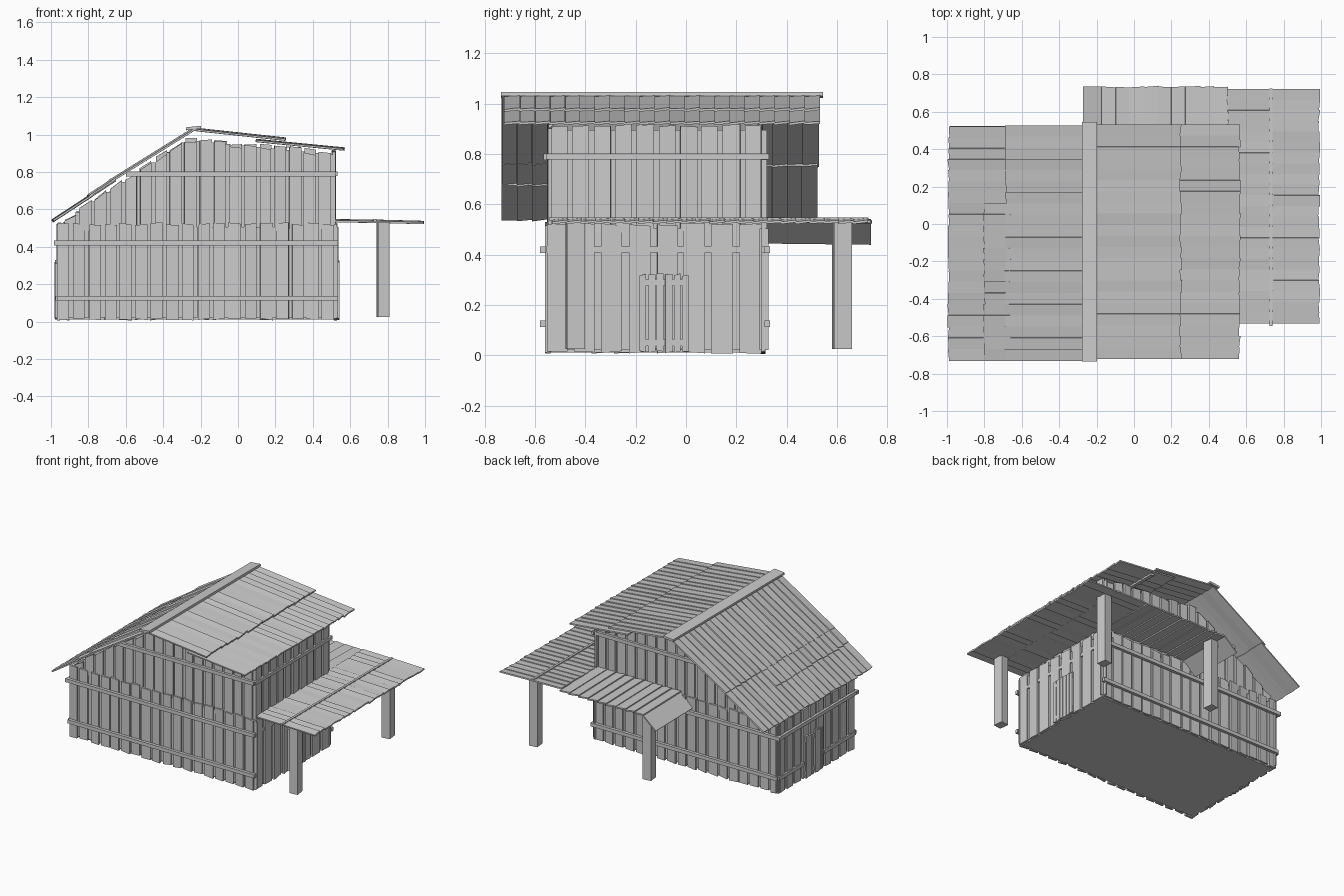
import bpy, bmesh, random
from mathutils import Vector, Quaternion

random.seed(4)
cube = bpy.data.objects.get("Cube")
if cube:
    bpy.data.objects.remove(cube, do_unlink=True)

wood = bpy.data.materials.new("weathered_grey_wood")
wood.use_nodes = True
GREY = (0.6, 0.6, 0.6, 1)
wood.diffuse_color = GREY
wood.node_tree.nodes["Principled BSDF"].inputs["Base Color"].default_value = GREY

X, Y, Z = Vector((1, 0, 0)), Vector((0, 1, 0)), Vector((0, 0, 1))


def rnd(amount):
    return random.uniform(-amount, amount)


def finish(name, bm):
    bmesh.ops.recalc_face_normals(bm, faces=bm.faces)
    mesh = bpy.data.meshes.new(name)
    bm.to_mesh(mesh)
    bm.free()
    mesh.materials.append(wood)
    obj = bpy.data.objects.new(name, mesh)
    bpy.context.collection.objects.link(obj)
    return obj


def board(bm, start, end, side, width, thick, tilt=0, jitter=0, slant=0):
    """Plank from start to end; slant skews the far end along its length."""
    start, end = Vector(start), Vector(end)
    u = (end - start).normalized()
    v = Quaternion(u, tilt) @ side
    n = u.cross(v)
    ends = []
    for p, skew in ((start, 0), (end, slant)):
        ring = []
        shifts = {s: s * skew + rnd(jitter) for s in (-1, 1)}
        for s, t in ((-1, -1), (1, -1), (1, 1), (-1, 1)):
            ring.append(bm.verts.new(p + v * s * width / 2 + n * t * thick / 2 + u * shifts[s]))
        ends.append(ring)
    a, b = ends
    bm.faces.new(a)
    bm.faces.new(b)
    for i in range(4):
        j = (i + 1) % 4
        bm.faces.new((a[i], a[j], b[j], b[i]))


def single(name, start, end, side, width, thick):
    bm = bmesh.new()
    board(bm, start, end, side, width, thick)
    return finish(name, bm)


def planks(name, along, across, a, b, lo, hi, pitch, thick=0.01, tilt=0.09):
    """Row of overlapping roof planks; a and b are (position, height)."""
    bm = bmesh.new()
    count = round((hi - lo) / pitch)
    step = (hi - lo) / count
    for i in range(count):
        mid = across * (lo + (i + 0.5) * step)
        board(bm, along * a[0] + Z * a[1] + mid, along * b[0] + Z * b[1] + mid,
              across, step * 1.08, thick, tilt + rnd(0.05), 0.006)
    return finish(name, bm)


def wall(name, along, out, depth, lo, hi, bottom, top, pitch, ragged=0.008):
    """Upright boards with recessed cover strips between them."""
    bm = bmesh.new()
    count = round((hi - lo) / pitch)
    step = (hi - lo) / count
    for i in range(count):
        s = lo + (i + 0.45) * step + rnd(0.004)
        w = step * random.uniform(0.72, 0.84)
        high = top(s) - random.uniform(0, ragged)
        slant = (top(s + w / 2) - top(s - w / 2)) / 2
        base = along * s + out * depth
        board(bm, base + Z * bottom, base + Z * high, along, w, 0.016, rnd(0.1), 0.006, slant)
        s += step / 2
        if s < hi:
            base = along * s + out * (depth - 0.008)
            board(bm, base + Z * (bottom + 0.01), base + Z * (top(s) - 0.02), along, step * 0.3, 0.01)
    return finish(name, bm)


def gable(x):
    """Height of the wall top below the roof."""
    return min(0.52 + (x + 0.99) * 0.655, 0.985 - (x + 0.2) * 0.1)


def eave(_):
    return 0.525


# Solid inner body closing the floor and the gaps between boards
bm = bmesh.new()
profile = ((-0.95, 0.012), (0.51, 0.012), (0.51, 0.88), (-0.2, 0.95), (-0.27, 0.95), (-0.95, 0.52))
face = bm.faces.new([bm.verts.new((x, -0.535, z)) for x, z in profile])
moved = bmesh.ops.extrude_face_region(bm, geom=[face])["geom"]
bmesh.ops.translate(bm, vec=Y * 0.825, verts=[g for g in moved if isinstance(g, bmesh.types.BMVert)])
finish("inner_body", bm)

# Front and back walls: lower boards, set-back gable boards and rails
for side, out, low, high in (("front", -Y, 0.55, 0.54), ("back", Y, 0.305, 0.296)):
    wall(side + "_lower_wall", X, out, low, -0.97, 0.53, 0.012, eave, 0.082)
    wall(side + "_gable_wall", X, out, high, -0.93, 0.51, 0.49, gable, 0.078, 0.03)
    for label, z, x0, x1 in (("bottom", 0.125, -0.965, 0.535), ("middle", 0.42, -0.985, 0.535),
                             ("upper", 0.79, -0.6, 0.52)):
        depth = out * (low + (0.018 if z < 0.5 else 0.005))
        single(f"{side}_{label}_rail", X * x0 + depth + Z * z, X * x1 + depth + Z * z, Z, 0.026, 0.022)

# End walls with rails and plank doors
wall("left_lower_wall", Y, X, 0.52, -0.56, 0.315, 0.012, eave, 0.105)
wall("left_upper_wall", Y, X, 0.512, -0.545, 0.315, 0.49, lambda s: 0.915, 0.085)
wall("right_wall", Y, -X, 0.958, -0.56, 0.315, 0.012, eave, 0.085)
single("left_upper_rail", (0.522, -0.555, 0.79), (0.522, 0.33, 0.79), Z, 0.024, 0.018)
single("left_middle_rail", (0.52, -0.555, 0.42), (0.52, 0.32, 0.42), Z, 0.024, 0.012)
single("right_middle_rail", (-0.973, -0.57, 0.42), (-0.973, 0.33, 0.42), Z, 0.026, 0.02)
for label, y0, y1 in (("front", -0.56, -0.2), ("back", 0.03, 0.32)):
    single(f"right_bottom_{label}_rail", (-0.967, y0, 0.125), (-0.967, y1, 0.125), Z, 0.026, 0.016)
for side, out, depth in (("left", X, 0.533), ("right", -X, 0.971)):
    wall(side + "_door", Y, out, depth, -0.185, 0.02, 0.015, lambda s: 0.325, 0.036, 0.012)
    for z in (0.05, 0.29):
        base = out * (depth - 0.002) + Z * z
        single(side + "_door_brace", base - Y * 0.18, base + Y * 0.012, Z, 0.025, 0.012)

# Steep roof slope, in overlapping courses
planks("steep_roof_lower_front", X, Y, (-0.99, 0.54), (-0.78, 0.677), -0.73, 0.11, 0.06)
planks("steep_roof_middle_front", X, Y, (-0.8, 0.672), (-0.66, 0.763), -0.73, 0.11, 0.06)
planks("steep_roof_lower_back", X, Y, (-0.99, 0.54), (-0.66, 0.756), 0.11, 0.52, 0.06)
planks("steep_roof_upper", X, Y, (-0.685, 0.75), (-0.235, 1.03), -0.73, 0.525, 0.06)

# Shallow roof slope and ridge board
planks("shallow_roof_upper", X, Y, (-0.25, 1.03), (0.25, 0.976), -0.72, 0.53, 0.06)
planks("shallow_roof_lower", X, Y, (0.1, 0.968), (0.565, 0.923), -0.72, 0.53, 0.06)
single("ridge_board", (-0.238, -0.735, 1.035), (-0.238, 0.545, 1.035), Vector((1, 0, 0.1)).normalized(), 0.08, 0.016)
single("roof_purlin", (0.27, -0.7, 0.94), (0.27, 0.51, 0.94), X, 0.025, 0.016)

# Porch roof along the end wall
planks("porch_roof_inner", X, Y, (0.5, 0.54), (0.745, 0.536), -0.53, 0.72, 0.056)
planks("porch_roof_outer", X, Y, (0.73, 0.537), (0.99, 0.53), -0.53, 0.72, 0.056)
single("porch_seam_strip", (0.733, -0.545, 0.542), (0.733, 0.725, 0.542), X, 0.016, 0.012)

# Back awning with a bent-down end flap
planks("awning_roof", Y, X, (0.3, 0.54), (0.735, 0.532), -0.17, 0.5, 0.075)
single("awning_end_flap", (-0.218, 0.3, 0.492), (-0.218, 0.735, 0.487), Vector((0.1, 0, 0.085)).normalized(), 0.135, 0.01)

# Posts
for label, x, y in (("front", 0.775, -0.44), ("corner", 0.775, 0.62), ("awning", -0.14, 0.62)):
    single(label + "_post", (x, y, 0.025), (x, y, 0.532), Vector((1, 0.12, 0)).normalized(), 0.062, 0.072)
